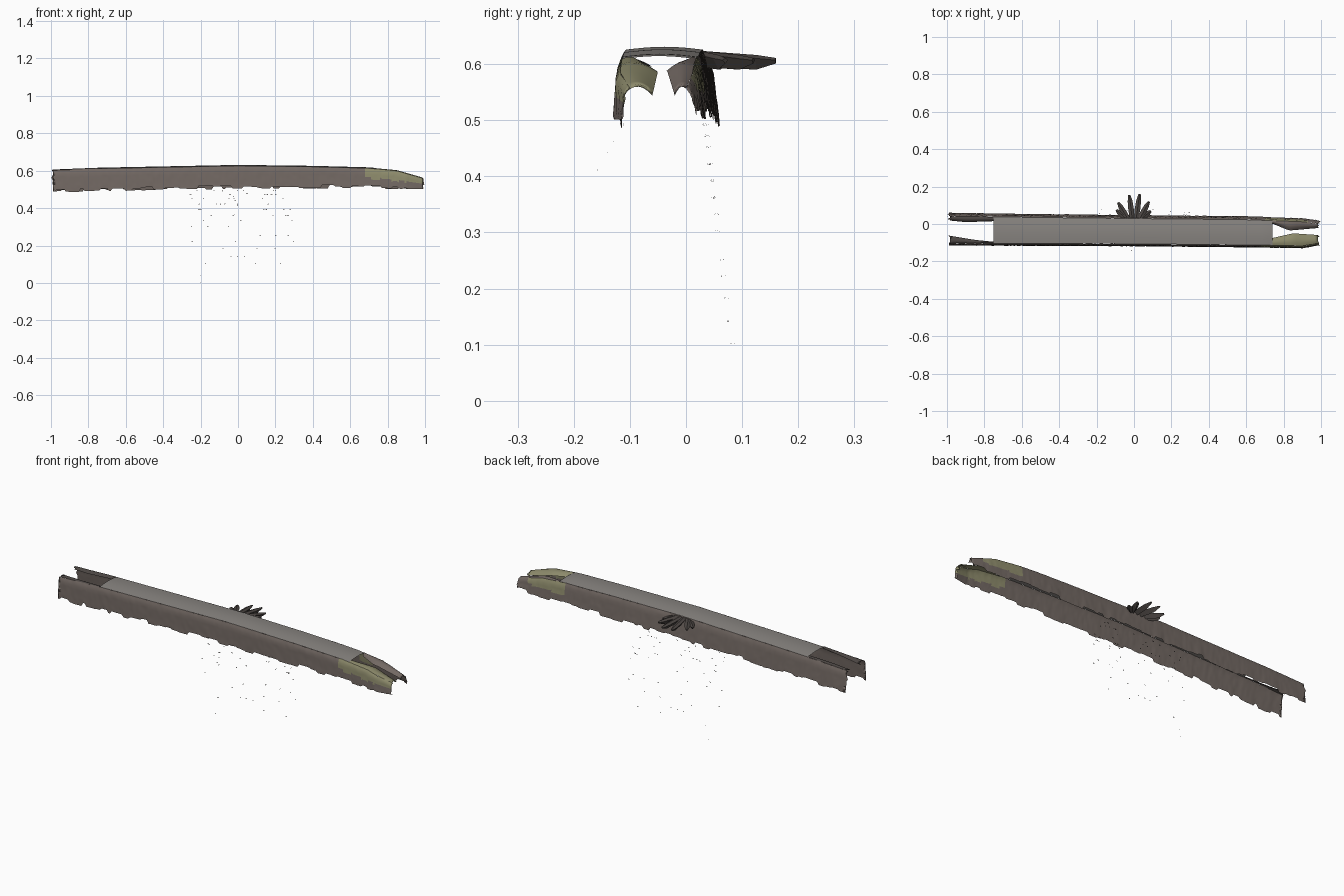
import bpy, bmesh, math, random
from mathutils import Vector

if "Cube" in bpy.data.objects:
    bpy.data.objects.remove(bpy.data.objects["Cube"])

random.seed(4)


def material(name, r, g, b):
    m = bpy.data.materials.new(name)
    m.diffuse_color = (r, g, b, 1)
    m.use_nodes = True
    m.node_tree.nodes["Principled BSDF"].inputs["Base Color"].default_value = m.diffuse_color
    return m


SIDE = material("weathered_side", 0.17, 0.14, 0.125)
TOP = material("pale_top", 0.25, 0.235, 0.22)
DARK = material("dark_bark", 0.07, 0.06, 0.055)
OLIVE = material("olive_patch", 0.27, 0.26, 0.15)


def curve(*pts):
    """Piecewise linear function through (x, value) pairs."""
    def f(x):
        if x <= pts[0][0]:
            return pts[0][1]
        for (a, u), (b, v) in zip(pts, pts[1:]):
            if x <= b:
                return u + (v - u) * (x - a) / (b - a)
        return pts[-1][1]
    return f


top_z = curve((-1, .605), (-.75, .615), (-.4, .622), (0, .63), (.4, .625), (.7, .617), (.85, .603), (1, .56))
low_z = curve((-1, .497), (-.6, .502), (-.4, .512), (.4, .517), (1, .513))
front_y = curve((-1, -.102), (0, -.106), (.7, -.113), (.9, -.117), (1, -.1))
back_y = curve((-1, .042), (-.6, .036), (0, .029), (.6, .023), (.9, .012), (1, 0))
front_in = curve((-1, -.06), (-.85, -.085), (-.75, -.095), (.74, -.075), (.85, -.05), (1, -.06))
back_in = curve((-1, .02), (-.9, .01), (-.75, .015), (.74, .002), (.83, -.035), (1, -.02))


def steps(a, b, n):
    return [a + (b - a) * i / n for i in range(n + 1)]


def sheet(name, xs, section, mat, ragged=0, patch=None):
    """Skin of cross-sections along x, with optional torn ends."""
    bm = bmesh.new()
    rows = []
    for i, x in enumerate(xs):
        row = []
        for y, z in section(x):
            dx = 0
            if ragged and abs(x) > .999:
                dx = -math.copysign(random.uniform(0, ragged), x)
            row.append(bm.verts.new((x + dx, y, z)))
        rows.append(row)
    for ra, rb in zip(rows, rows[1:]):
        for j in range(len(ra) - 1):
            f = bm.faces.new((ra[j], rb[j], rb[j + 1], ra[j + 1]))
            f.smooth = True
            if patch and patch(f.calc_center_median()):
                f.material_index = 1
    me = bpy.data.meshes.new(name)
    bm.to_mesh(me)
    bm.free()
    me.materials.append(mat)
    me.materials.append(OLIVE)
    ob = bpy.data.objects.new(name, me)
    bpy.context.collection.objects.link(ob)
    return ob


def torn_edge():
    """Uneven lower hem that changes in short runs."""
    vals = []
    while len(vals) < 400:
        v = random.uniform(-.013, .008)
        vals += [v] * random.randint(2, 7)
    return lambda x: vals[int((x + 1) * 99)]


# Long side walls, rolling outwards from the top edge down to a torn hem
def wall(name, y_at, sign, spread, patch):
    hem = torn_edge()

    def section(x):
        y, zt = y_at(x), top_z(x) - .004
        zb = low_z(x) + hem(x)
        prof = [(0, 0), (.004, .08), (.008, .2)] + [(.008 + spread * (t - .2), t) for t in (.35, .5, .65, .8, .9, 1)]
        return [(y + sign * (o + random.uniform(-.001, .001)), zt + (zb - zt) * t) for o, t in prof]
    return sheet(name, steps(-1, 1, 200), section, SIDE, .035, patch)


def end_patch(c):
    return c.x > .68 and c.z > .535 + (.95 - c.x) * .1


wall("front_wall", front_y, -1, .006, end_patch)
wall("back_wall", back_y, 1, .013, lambda c: .7 < c.x < .93 and c.z > .55)


# Nearly flat top skin with a slight crown
def top_section(x):
    a, b = front_y(x), back_y(x)
    return [(a + (b - a) * t, top_z(x) - .004 + .005 * math.sin(math.pi * t)) for t in steps(0, 1, 8)]


sheet("top_skin", steps(-.75, .74, 80), top_section, TOP)


# Curled flaps at the split ends
def flap(name, xs, outer, inner, mat):
    def section(x):
        droop = .012 if x > 0 else .006
        return [(outer(x) + (inner(x) - outer(x)) * t, top_z(x) - .004 + .006 * math.sin(math.pi * t) - droop * t * t)
                for t in steps(0, 1, 5)]
    sheet(name, xs, section, mat, .05)


for side, xs, mat in (("left", steps(-1, -.75, 16), DARK), ("right", steps(.74, 1, 16), SIDE)):
    flap(side + "_front_flap", xs, front_y, front_in, OLIVE if side == "right" else mat)
    flap(side + "_back_flap", xs, back_y, back_in, mat)


# Fan of leaf-like blades on the back edge
def blade(tip_x, tip_y, n):
    base, tip = Vector((tip_x * .35, .022, .62)), Vector((tip_x, tip_y, .607))
    side = (tip - base).cross(Vector((0, 0, 1))).normalized()
    bm = bmesh.new()
    rings = []
    for t, w, up, dn in ((0, .012, .004, .02), (.4, .015, .005, .022), (.75, .013, .006, .02), (1, .006, .004, .006)):
        c = base.lerp(tip, t)
        rings.append([bm.verts.new(c + d) for d in
                      (side * w, Vector((0, 0, up)), -side * w, Vector((0, 0, -dn)))])
    for a, b in zip(rings, rings[1:]):
        for j in range(4):
            bm.faces.new((a[j], a[(j + 1) % 4], b[(j + 1) % 4], b[j]))
    bm.faces.new(rings[0])
    bm.faces.new(rings[-1][::-1])
    bmesh.ops.recalc_face_normals(bm, faces=bm.faces)
    me = bpy.data.meshes.new("fan_blade")
    bm.to_mesh(me)
    bm.free()
    me.materials.append(DARK)
    bpy.context.collection.objects.link(bpy.data.objects.new("fan_blade_%d" % n, me))


for n, (tx, ty) in enumerate(((-.095, .075), (-.085, .115), (-.025, .155), (.03, .16), (.08, .12), (.09, .07))):
    blade(tx, ty, n)

# Loose flecks trailing below the walls, in level rows
bm = bmesh.new()


def fleck(x, y, z, s):
    bm.faces.new([bm.verts.new(p) for p in ((x - s, y, z + s * .3), (x + s, y + s * .3, z + s), (x + s * .4, y, z))])


for z in (.49, .47, .45, .42, .39, .36, .33, .3, .25, .22, .18, .14, .1):
    for i in range(6 if z > .35 else 3):
        fleck(random.uniform(-.28, .3), .03 + (.5 - z) * .12 + random.uniform(-.002, .008), z, .005)
for z in (.49, .475, .46, .44, .41):
    fleck(random.uniform(-.06, .06), -.112 - (.49 - z) * .58, z, .005)
fleck(-.2, .09, .04, .002)
fleck(-.2, .095, 0, .002)
me = bpy.data.meshes.new("loose_flecks")
bm.to_mesh(me)
bm.free()
me.materials.append(DARK)
bpy.context.collection.objects.link(bpy.data.objects.new("loose_flecks", me))
